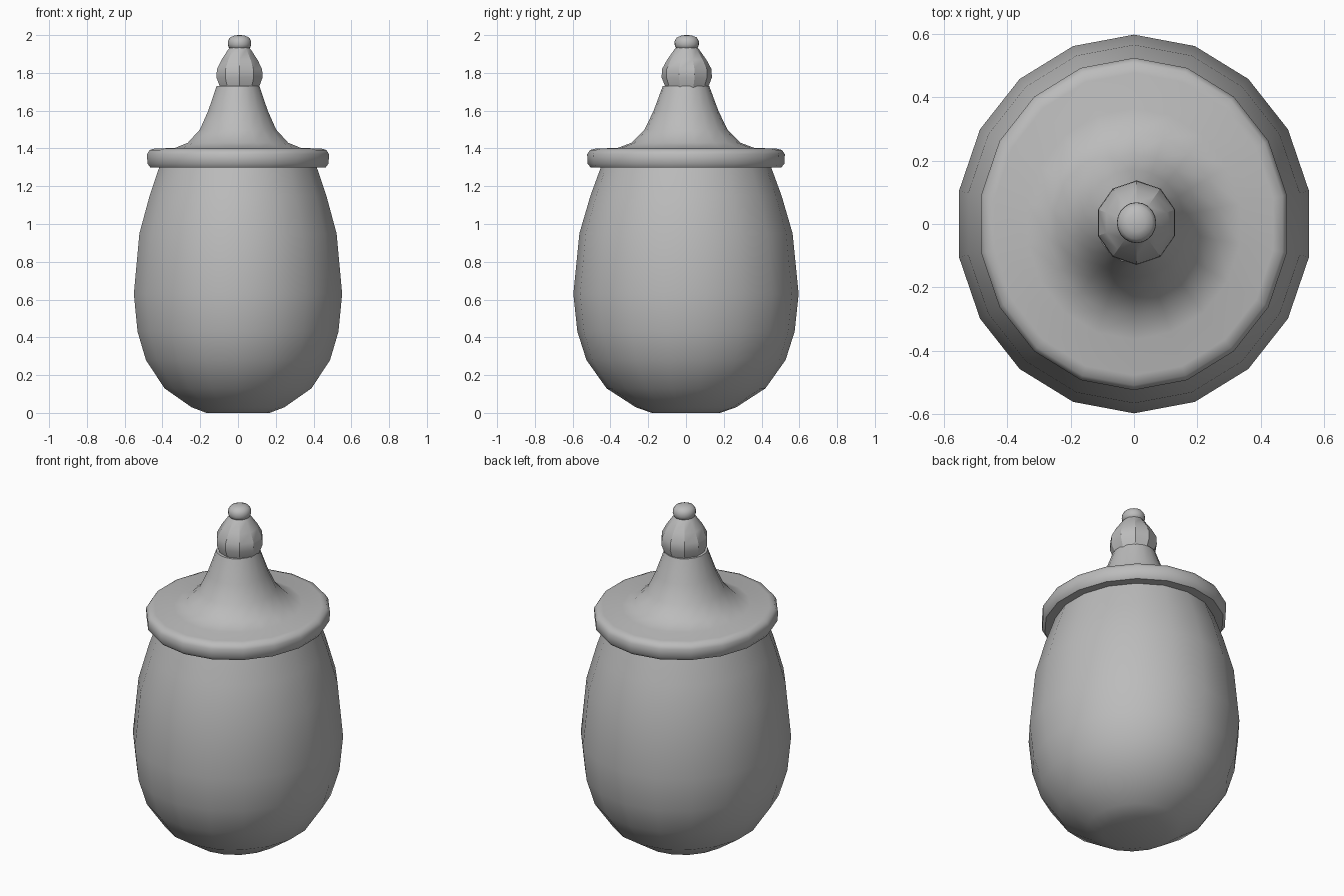
import bpy
import math

cube = bpy.data.objects.get("Cube")
if cube:
    bpy.data.objects.remove(cube, do_unlink=True)

grey = bpy.data.materials.new("plain_grey")
grey.use_nodes = True
COLOUR = (0.5, 0.5, 0.5, 1)
grey.diffuse_color = COLOUR
grey.node_tree.nodes["Principled BSDF"].inputs["Base Color"].default_value = COLOUR


def lathe(name, profile, sides, y_scale=1.0, centre=(0, 0), angle=45):
    """Turn a (radius, height) profile around z, closing both ends."""
    verts, faces = [], []
    for r, z in profile:
        for i in range(sides):
            a = math.pi / 2 + math.tau * i / sides
            verts.append((centre[0] + r * math.cos(a),
                          centre[1] + r * y_scale * math.sin(a), z))
    for k in range(len(profile) - 1):
        for i in range(sides):
            j = (i + 1) % sides
            faces.append((k * sides + i, k * sides + j,
                          (k + 1) * sides + j, (k + 1) * sides + i))
    faces.append(tuple(reversed(range(sides))))
    top = (len(profile) - 1) * sides
    faces.append(tuple(range(top, top + sides)))
    mesh = bpy.data.meshes.new(name)
    mesh.from_pydata(verts, [], faces)
    mesh.materials.append(grey)
    obj = bpy.data.objects.new(name, mesh)
    bpy.context.collection.objects.link(obj)
    bpy.ops.object.select_all(action="DESELECT")
    obj.select_set(True)
    bpy.context.view_layer.objects.active = obj
    bpy.ops.object.shade_smooth_by_angle(angle=math.radians(angle))
    return obj


# Egg-shaped jar, slightly deeper than wide
lathe("jar_body", [(0.17, 0), (0.25, 0.03), (0.395, 0.13), (0.495, 0.28),
                   (0.54, 0.43), (0.56, 0.63), (0.53, 0.95), (0.475, 1.15),
                   (0.42, 1.31)], 18, 1.065)

# Lid with a rounded rim and a flared cone
lathe("lid", [(0.40, 1.30), (0.472, 1.30), (0.487, 1.32), (0.489, 1.37),
              (0.475, 1.392), (0.445, 1.40), (0.34, 1.402), (0.27, 1.43),
              (0.205, 1.50), (0.16, 1.60), (0.115, 1.73)], 18, 1.07)

# Faceted bulb on the cone
lathe("lid_knob", [(0.105, 1.715), (0.128, 1.775), (0.126, 1.82),
                   (0.10, 1.87), (0.062, 1.925), (0.05, 1.94)], 10, 1.04,
      (0.008, 0.004), 30)

# Small round button on top
lathe("knob_button", [(0.045, 1.925), (0.057, 1.935), (0.062, 1.95),
                      (0.061, 1.97), (0.05, 1.988), (0.028, 1.997),
                      (0.008, 2.0)], 20, 1.04, (0.008, 0.004))
